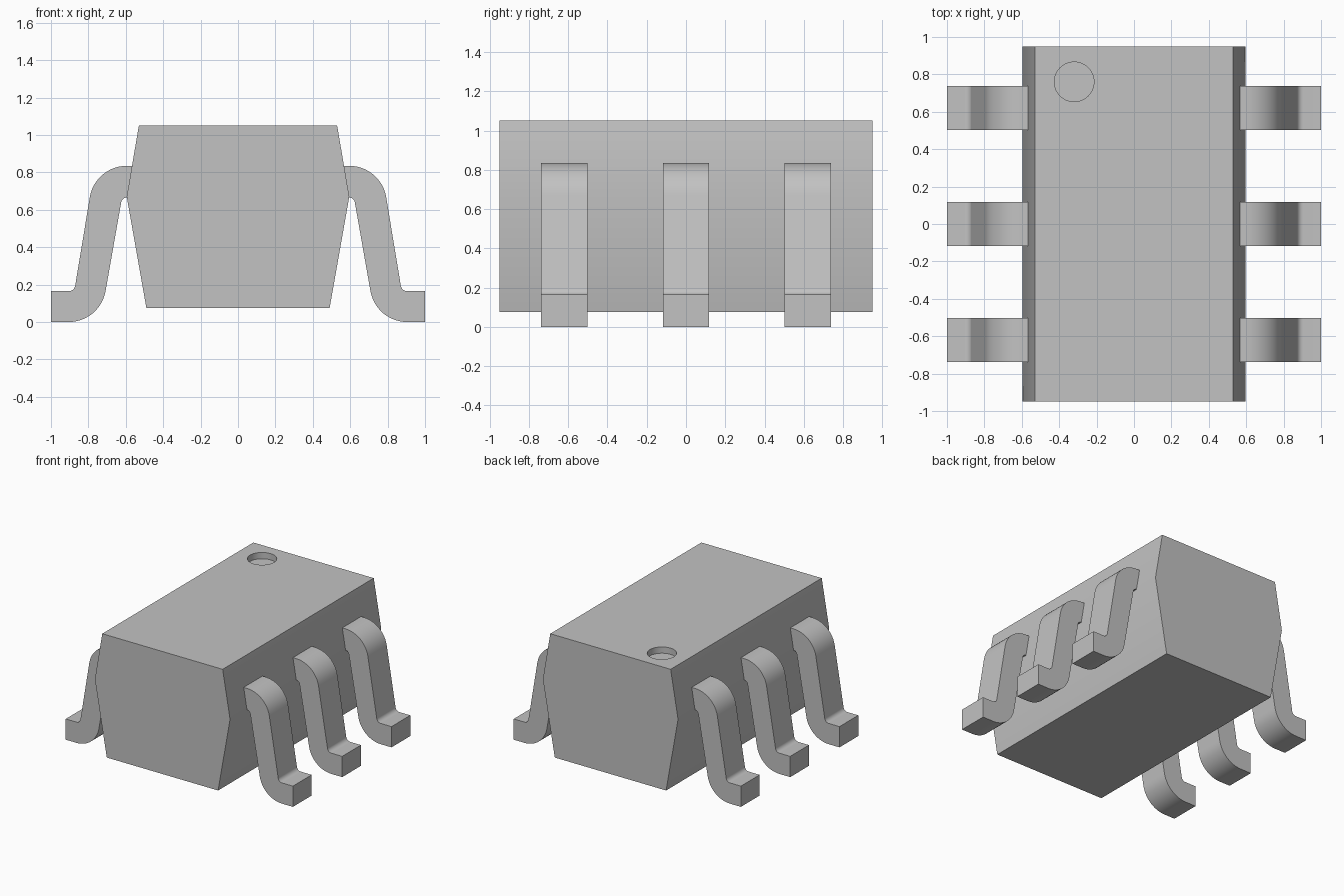
import bpy
import bmesh
from math import cos, sin, radians, pi

cube = bpy.data.objects.get("Cube")
if cube:
    bpy.data.objects.remove(cube, do_unlink=True)

grey = bpy.data.materials.new("plain grey")
grey.use_nodes = True
colour = (0.54, 0.54, 0.54, 1)
grey.diffuse_color = colour
grey.node_tree.nodes["Principled BSDF"].inputs["Base Color"].default_value = colour


def extrude_profile(name, profile, width):
    """Closed x-z profile, extruded symmetrically along y."""
    bm = bmesh.new()
    face = bm.faces.new([bm.verts.new((x, -width / 2, z)) for x, z in profile])
    new = bmesh.ops.extrude_face_region(bm, geom=[face])["geom"]
    verts = [v for v in new if isinstance(v, bmesh.types.BMVert)]
    bmesh.ops.translate(bm, verts=verts, vec=(0, width, 0))
    bmesh.ops.recalc_face_normals(bm, faces=bm.faces)
    mesh = bpy.data.meshes.new(name)
    bm.to_mesh(mesh)
    bm.free()
    mesh.materials.append(grey)
    obj = bpy.data.objects.new(name, mesh)
    bpy.context.collection.objects.link(obj)
    return obj


def smooth(obj):
    bpy.ops.object.select_all(action="DESELECT")
    obj.select_set(True)
    bpy.context.view_layer.objects.active = obj
    bpy.ops.object.shade_smooth_by_angle(angle=radians(30))


def arc(cx, cz, radius, start, end, steps=12):
    angles = [radians(start + (end - start) * i / steps) for i in range(steps + 1)]
    return [(cx + radius * cos(a), cz + radius * sin(a)) for a in angles]


# Package body with tapered sides
half = [(0.53, 1.05), (0.595, 0.67), (0.49, 0.075)]
body = extrude_profile("body", half + [(-x, z) for x, z in reversed(half)], 1.9)

# Round orientation dimple cut into the top
bpy.ops.mesh.primitive_cylinder_add(vertices=48, radius=0.106, depth=0.2,
                                    location=(-0.32, 0.76, 1.1))
cutter = bpy.context.object
cutter.name = "dimple_cutter"
cutter.hide_render = True
cutter.data.materials.append(grey)
cut = body.modifiers.new("dimple", "BOOLEAN")
cut.operation = "DIFFERENCE"
cut.solver = "EXACT"
cut.object = cutter
bpy.context.view_layer.objects.active = body
bpy.ops.object.modifier_apply(modifier=cut.name)
bpy.data.objects.remove(cutter, do_unlink=True)
smooth(body)

# Gull-wing leads: upper bend, sloped leg, lower bend, flat foot
upper, lower = (0.595, 0.635), (0.905, 0.2)
outline = [(0.52, 0.835)]
outline += arc(*upper, 0.2, 90, 9.5)
outline += arc(*lower, 0.035, 189.5, 270)
outline += [(1, 0.165), (1, 0)]
outline += arc(*lower, 0.2, 270, 189.5)
outline += arc(*upper, 0.03, 9.5, 90)
outline += [(0.52, 0.665)]

for side, turn in (("left", 0), ("right", pi)):
    for place, y in (("front", -0.62), ("middle", 0), ("back", 0.62)):
        lead = extrude_profile(f"{side}_{place}_lead", outline, 0.236)
        lead.rotation_euler.z = turn
        lead.location.y = y
        smooth(lead)
